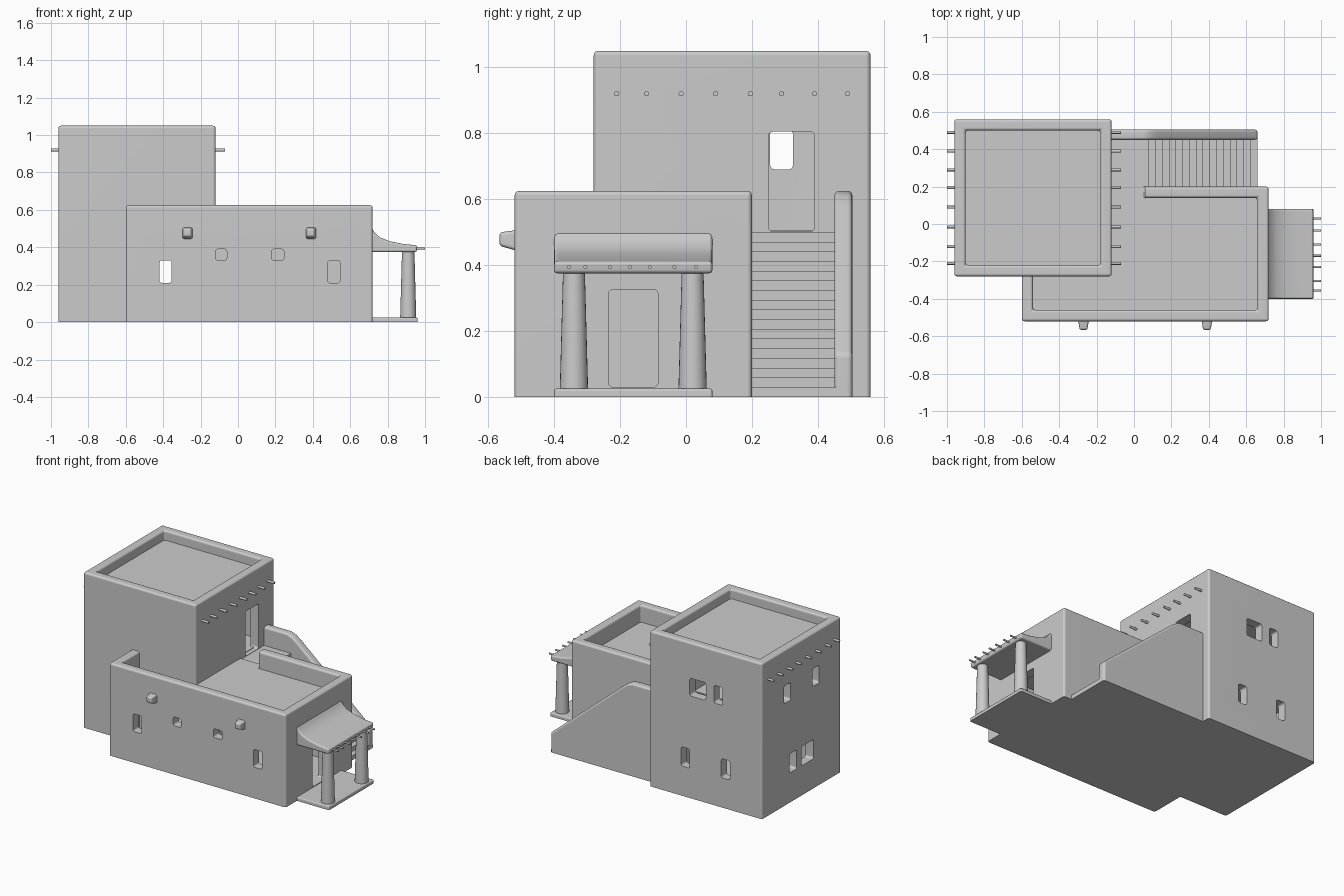
import bpy, bmesh, math
from mathutils import Matrix, Vector

if "Cube" in bpy.data.objects:
    bpy.data.objects.remove(bpy.data.objects["Cube"], do_unlink=True)

# One plaster colour for the whole building
plaster = bpy.data.materials.new("plaster_grey")
plaster.use_nodes = True
plaster.diffuse_color = (0.6, 0.6, 0.6, 1)
bsdf = plaster.node_tree.nodes["Principled BSDF"]
bsdf.inputs["Base Color"].default_value = (0.6, 0.6, 0.6, 1)
bsdf.inputs["Roughness"].default_value = 0.9


def round_edges(bm, width):
    """Round every real corner except those resting on the ground."""
    bmesh.ops.recalc_face_normals(bm, faces=bm.faces)
    edges = [e for e in bm.edges if e.calc_face_angle(0) > 0.5
             and max(v.co.z for v in e.verts) > 0.001]
    bmesh.ops.bevel(bm, geom=edges, offset=width, segments=3, profile=0.5,
                    affect='EDGES', clamp_overlap=True)


def finish(name, bm, bevel=0.0):
    if bevel:
        round_edges(bm, bevel)
    bmesh.ops.recalc_face_normals(bm, faces=bm.faces)
    mesh = bpy.data.meshes.new(name)
    bm.to_mesh(mesh)
    bm.free()
    mesh.materials.append(plaster)
    ob = bpy.data.objects.new(name, mesh)
    bpy.context.collection.objects.link(ob)
    return ob


def smooth(ob):
    ob.data.shade_smooth()
    ob.data.set_sharp_from_angle(angle=math.radians(40))
    mod = ob.modifiers.new("even_shading", 'WEIGHTED_NORMAL')
    mod.keep_sharp = True


def add_box(bm, x, y, z):
    size = Vector((x[1] - x[0], y[1] - y[0], z[1] - z[0]))
    mid = Vector((sum(x), sum(y), sum(z))) / 2
    m = Matrix.Translation(mid) @ Matrix.Diagonal(size.to_4d())
    return bmesh.ops.create_cube(bm, size=1, matrix=m)["verts"]


def box(name, x, y, z, bevel=0.0):
    bm = bmesh.new()
    add_box(bm, x, y, z)
    return finish(name, bm, bevel)


def wall_ring(name, x, y, height, thick, bevel):
    """Four walls around a room, drawn as one hollow rectangle."""
    bm = bmesh.new()
    loops = []
    for t in (0, thick):
        a, b, c, d = x[0] + t, x[1] - t, y[0] + t, y[1] - t
        loops.append([bm.verts.new((px, py, 0))
                      for px, py in ((a, c), (b, c), (b, d), (a, d))])
    outer, inner = loops
    faces = [bm.faces.new((outer[i], outer[(i + 1) % 4],
                           inner[(i + 1) % 4], inner[i])) for i in range(4)]
    ext = bmesh.ops.extrude_face_region(bm, geom=faces, use_keep_orig=True)
    for v in ext["geom"]:
        if isinstance(v, bmesh.types.BMVert):
            v.co.z = height
    return finish(name, bm, bevel)


def side_profile(name, points, y, bevel=0.0):
    """Extrude an x-z outline between two y positions."""
    bm = bmesh.new()
    face = bm.faces.new([bm.verts.new((px, y[0], pz)) for px, pz in points])
    ext = bmesh.ops.extrude_face_region(bm, geom=[face], use_keep_orig=True)
    for v in ext["geom"]:
        if isinstance(v, bmesh.types.BMVert):
            v.co.y = y[1]
    return finish(name, bm, bevel)


def cut(ob, openings, bevel):
    """Cut box-shaped openings, then discard the cutters."""
    cutters = []
    for x, y, z in openings:
        cutter = box("opening_cutter", x, y, z, bevel)
        cutter.hide_render = True
        mod = ob.modifiers.new("opening", 'BOOLEAN')
        mod.operation, mod.solver, mod.object = 'DIFFERENCE', 'EXACT', cutter
        cutters.append(cutter)
    graph = bpy.context.evaluated_depsgraph_get()
    result = bpy.data.meshes.new_from_object(ob.evaluated_get(graph))
    ob.modifiers.clear()
    ob.data = result
    for c in cutters:
        bpy.data.objects.remove(c, do_unlink=True)


def pegs(name, ends, z, radius):
    """Short round roof beams running along x."""
    bm = bmesh.new()
    turn = Matrix.Rotation(math.pi / 2, 4, 'Y')
    for x0, x1, y in ends:
        bmesh.ops.create_cone(bm, cap_ends=True, segments=10, radius1=radius,
                              radius2=radius, depth=x1 - x0,
                              matrix=Matrix.Translation(((x0 + x1) / 2, y, z)) @ turn)
    smooth(finish(name, bm))


# Tall block, with windows low and high and a door to the terrace
LOW, HIGH = (0.2, 0.33), (0.69, 0.81)
back, west, east = (0.46, 0.62), (-1.02, -0.85), (-0.22, -0.08)
tower = wall_ring("tower_walls", (-0.96, -0.12), (-0.28, 0.56), 1.05, 0.06, 0.014)
cut(tower, [
    ((-0.54, -0.42), back, HIGH), ((-0.665, -0.6), back, HIGH),
    ((-0.42, -0.355), back, LOW), ((-0.72, -0.655), back, LOW),
    (west, (0.255, 0.325), HIGH), (west, (-0.05, 0.02), HIGH),
    (west, (0.19, 0.265), LOW), (west, (0.01, 0.14), LOW),
    (east, (0.25, 0.39), (0.502, 0.805)),
    ((-0.52, -0.2), (-0.35, -0.15), (0.05, 0.44)),
], 0.014)
smooth(tower)
box("tower_roof", (-0.93, -0.15), (-0.25, 0.53), (0.93, 0.985))
box("tower_upper_floor", (-0.93, -0.15), (-0.25, 0.53), (0.45, 0.505))
box("tower_ground_floor", (-0.94, -0.14), (-0.26, 0.54), (0, 0.03))

# Low block, with front windows, a porch door and a gap in its parapet
front = (-0.6, -0.4)
house = wall_ring("house_walls", (-0.6, 0.72), (-0.52, 0.2), 0.625, 0.06, 0.014)
cut(house, [
    ((-0.42, -0.355), front, (0.21, 0.33)), ((0.48, 0.545), front, (0.21, 0.33)),
    ((-0.12, -0.06), front, (0.33, 0.39)), ((0.18, 0.245), front, (0.33, 0.39)),
    ((0.6, 0.8), (-0.235, -0.085), (0.03, 0.325)),
    ((-0.19, 0.06), (0.1, 0.26), (0.508, 0.8)),
    ((-0.9, -0.17), (-0.23, 0.5), (0.03, 0.8)),
], 0.012)
smooth(house)
box("terrace_floor", (-0.57, 0.69), (-0.49, 0.17), (0.45, 0.51))
box("house_ground_floor", (-0.58, 0.7), (-0.5, 0.18), (0, 0.03))

# Outside stair and landing
STEPS, TOP = 17, 0.5
run = 0.58 / (STEPS - 1)
outline = [(-0.15, 0), (-0.15, TOP)]
for i in range(STEPS):
    x = 0.08 + i * run
    outline += [(x, TOP * (1 - i / STEPS)), (x, TOP * (1 - (i + 1) / STEPS))]
side_profile("stairs", outline, (0.18, 0.47))
smooth(side_profile("stair_wall",
                    [(-0.15, 0), (-0.15, 0.625), (0.05, 0.625), (0.09, 0.61),
                     (0.13, 0.58), (0.66, 0.13), (0.66, 0)], (0.45, 0.505), 0.014))

# Porch: slab, two tapering columns and a swept roof
smooth(box("porch_slab", (0.68, 0.96), (-0.4, 0.08), (0, 0.025), 0.007))
for name, y in (("right_column", -0.34), ("left_column", 0.02)):
    bm = bmesh.new()
    bmesh.ops.create_cone(bm, cap_ends=True, segments=24, radius1=0.043, radius2=0.033,
                          depth=0.365, matrix=Matrix.Translation((0.91, y, 0.2025)))
    smooth(finish(name, bm))
smooth(side_profile("porch_roof",
                    [(0.69, 0.375), (0.955, 0.375), (0.96, 0.41), (0.88, 0.418),
                     (0.81, 0.433), (0.76, 0.452), (0.73, 0.48), (0.71, 0.51),
                     (0.69, 0.51)], (-0.4, 0.08), 0.01))

# Roof beam ends
rows = (-0.21, -0.12, -0.015, 0.09, 0.195, 0.29, 0.39, 0.49)
pegs("tower_beams", [(x, x + 0.06, y) for y in rows for x in (-1.0, -0.13)], 0.92, 0.008)
pegs("porch_beams", [(0.9, 1.0, y) for y in
                     (-0.355, -0.305, -0.23, -0.17, -0.11, -0.035, 0.03)], 0.394, 0.006)

# Rain spouts on the front wall
for name, x in (("right_spout", -0.27), ("left_spout", 0.39)):
    bm = bmesh.new()
    for v in add_box(bm, (x - 0.031, x + 0.031), (-0.566, -0.5), (0.44, 0.508)):
        if v.co.y < -0.55:
            v.co.x = x + (v.co.x - x) * 0.65
            v.co.z = 0.485 + (v.co.z - 0.485) * 0.6
    smooth(finish(name, bm, 0.01))
